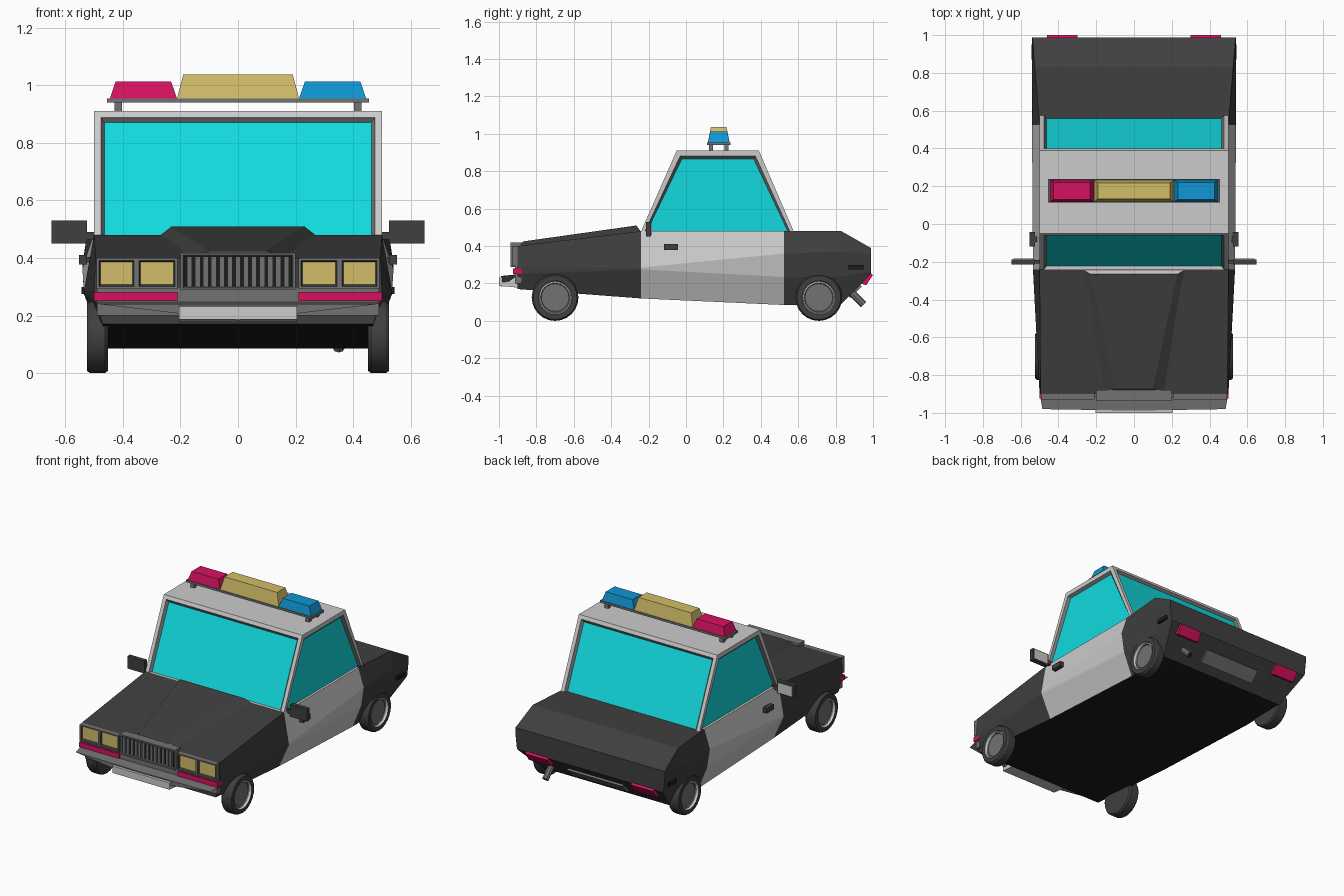
import bpy, bmesh, math
from mathutils import Vector

if "Cube" in bpy.data.objects:
    bpy.data.objects.remove(bpy.data.objects["Cube"])

COLORS = {
    "dark": (.05, .05, .05), "black": (.012, .012, .012), "mid": (.17, .17, .17),
    "light": (.52, .52, .52), "glass": (.006, .70, .74), "red": (.68, .006, .12),
    "yellow": (.64, .51, .14), "blue": (.005, .31, .66),
}
MATS = {}


def mat(name):
    if name not in MATS:
        MATS[name] = bpy.data.materials.new(name)
        MATS[name].diffuse_color = (*COLORS[name], 1)
    return MATS[name]


def build(name, verts, faces, cols, face_cols=None, mirror=False, insets=()):
    """Mesh from points and faces; insets = (direction, frame, trim, depth)."""
    bm = bmesh.new()
    vs = [bm.verts.new(v) for v in verts]
    for i, f in enumerate(faces):
        face = bm.faces.new([vs[j] for j in f])
        face.material_index = face_cols[i] if face_cols else 0
    bmesh.ops.recalc_face_normals(bm, faces=bm.faces[:])
    for direction, frame, trim, depth in insets:
        bm.normal_update()
        f = max(bm.faces, key=lambda q: q.normal.dot(Vector(direction)) + q.calc_area() * .01)
        if frame:
            bmesh.ops.inset_individual(bm, faces=[f], thickness=frame)
        rim = bmesh.ops.inset_individual(bm, faces=[f], thickness=trim, depth=-depth)["faces"]
        for r in rim:
            r.material_index = 1
        f.material_index = 2
    me = bpy.data.meshes.new(name)
    bm.to_mesh(me)
    bm.free()
    for c in cols:
        me.materials.append(mat(c))
    ob = bpy.data.objects.new(name, me)
    bpy.context.collection.objects.link(ob)
    if mirror:
        ob.modifiers.new("Mirror", 'MIRROR').use_mirror_merge = False
    return ob


def prism(name, profile, x0, x1, *cols, **kw):
    """Side profile (y, z) extruded across x."""
    n = len(profile)
    verts = [(x, y, z) for x in (x0, x1) for y, z in profile]
    faces = [tuple(range(n)), tuple(range(n, 2 * n))]
    faces += [(i, (i + 1) % n, n + (i + 1) % n, n + i) for i in range(n)]
    return build(name, verts, faces, cols, **kw)


def box(name, xs, ys, zs, *cols, taper=(0, 0), **kw):
    verts = []
    for z, (tx, ty) in zip(zs, ((0, 0), taper)):
        a, b, c, d = xs[0] + tx, xs[1] - tx, ys[0] + ty, ys[1] - ty
        verts += [(a, c, z), (b, c, z), (b, d, z), (a, d, z)]
    faces = [(0, 1, 2, 3), (4, 5, 6, 7)] + [(i, (i + 1) % 4, 4 + (i + 1) % 4, 4 + i) for i in range(4)]
    return build(name, verts, faces, cols, **kw)


def lathe(name, profile, seg, place, cols, seg_cols, mirror=False):
    """Revolve (radius, offset) points; place maps (u, v, offset) to space."""
    n = len(profile)
    verts = [place(r * math.cos(2 * math.pi * k / seg), r * math.sin(2 * math.pi * k / seg), t)
             for k in range(seg) for r, t in profile]
    faces, fc = [], []
    for k in range(seg):
        a, b = k * n, (k + 1) % seg * n
        for i in range(n - 1):
            faces.append((a + i, a + i + 1, b + i + 1, b + i))
            fc.append(seg_cols[i])
    for i in (0, n - 1):
        faces.append(tuple(k * n + i for k in range(seg)))
        fc.append(seg_cols[min(i, n - 2)])
    ob = build(name, verts, faces, cols, fc, mirror)
    bpy.context.view_layer.objects.active = ob
    ob.select_set(True)
    bpy.ops.object.shade_smooth_by_angle(angle=math.radians(30))
    ob.select_set(False)


# Lower body lofted through cross-sections from nose to tail
stations = [
    (-.90, [(.495, .40), (.50, .285), (.495, .25), (.47, .17)]),
    (-.24, [(.50, .48), (.535, .285), (.535, .275), (.465, .12)]),
    (.525, [(.50, .48), (.54, .36), (.52, .235), (.46, .085)]),
    (.83, [(.525, .48), (.54, .37), (.52, .235), (.46, .09)]),
    (.988, [(.538, .39), (.54, .36), (.53, .265), (.525, .25)]),
]
verts, faces, fcols = [], [], []
for y, pts in stations:
    verts += [(x, y, z) for x, z in pts] + [(-x, y, z) for x, z in reversed(pts)]
for i in range(4):
    for j in range(8):
        k = (j + 1) % 8
        faces.append((i * 8 + j, i * 8 + k, i * 8 + 8 + k, i * 8 + 8 + j))
        under = j == 3 and i < 3
        fcols.append(2 if under else 1 if i == 1 else 0)
faces += [tuple(range(8)), tuple(range(32, 40))]
fcols += [0, 0]
build("body", verts, faces, ["dark", "light", "black"], fcols)

# Raised wedge on the hood
half = [(.275, -.24, .475), (.23, -.265, .51), (.10, -.87, .425), (.17, -.905, .395)]
build("hood_bulge", half + [(-x, y, z) for x, y, z in half],
      [(0, 1, 5, 4), (1, 2, 6, 5), (2, 3, 7, 6), (0, 3, 7, 4), (0, 1, 2, 3), (4, 5, 6, 7)],
      ["dark", "light"], [1, 0, 0, 0, 0, 0])

# Cabin with recessed glass on four sides
prism("cabin", [(-.253, .45), (-.05, .91), (.39, .91), (.588, .45)], -.5, .5,
      "light", "mid", "glass",
      insets=[(d, .034, .018, .015) for d in ((0, -1, .4), (0, 1, .4), (1, 0, 0), (-1, 0, 0))])

# Headlights, grille and front trim
for i, (a, b) in enumerate([(.21, .352), (.352, .492)]):
    box(f"headlight_{i}", (a, b), (-.93, -.88), (.293, .40), "mid", "dark", "yellow",
        mirror=True, insets=[((0, -1, 0), .012, .008, .012)])
box("grille", (-.2, .2), (-.938, -.88), (.288, .418), "mid", "mid", "black",
    insets=[((0, -1, 0), .012, .006, .014)])
for i in range(13):
    x = -.168 + i * .028
    box(f"grille_bar_{i}", (x - .009, x + .009), (-.936, -.92), (.30, .405), "mid")
box("front_marker", (.21, .5), (-.925, -.88), (.25, .281), "red", mirror=True)
box("front_panel", (-.49, .49), (-.915, -.88), (.2, .3), "mid")

# Front bumper with centre plate
wing = [(.0, -.988), (.485, -.98), (.5, -.89), (.0, -.89)]
build("front_bumper", [(x, y, z) for z in (0, 1) for x, y in wing for z in
                       [(.17 if y > -.9 else .183) if z == 0 else (.25 if y > -.9 else .24)]],
      [(0, 1, 2, 3), (4, 5, 6, 7), (0, 1, 5, 4), (1, 2, 6, 5), (2, 3, 7, 6)],
      ["mid"], mirror=True)
prism("bumper_centre", [(-1, .187), (-1, .232), (-.9, .243), (-.9, .178)], -.205, .205, "light")

# Wing mirrors and door handles
box("wing_mirror", (.525, .648), (-.215, -.187), (.45, .53), "dark", mirror=True)
box("mirror_face", (.535, .638), (-.188, -.182), (.458, .522), "light", mirror=True)
box("mirror_arm", (.48, .53), (-.21, -.19), (.465, .49), "dark", mirror=True)
box("door_handle", (.525, .553), (-.118, -.042), (.378, .41), "dark", mirror=True)
box("handle_mount", (.49, .53), (-.095, -.065), (.385, .403), "dark", mirror=True)

# Rear lamps, side markers, plate and exhaust
prism("tail_light", [(.935, .20), (.985, .257), (1.0, .245), (.963, .19)], .30, .46, "red", mirror=True)
box("rear_side_marker", (.51, .543), (.87, .95), (.275, .30), "black", mirror=True)
prism("rear_plate", [(.868, .132), (.93, .194), (.94, .184), (.878, .122)], -.2, .2, "mid")
s = math.sqrt(.5)
lathe("exhaust", [(.02, 0), (.02, .13), (.014, .13), (.014, .09)], 8,
      lambda u, v, t: (.35 + u, .858 + s * (t + v), .178 - s * (t - v)), ["mid", "black"], [0, 0, 1])

# Wheels
tyre = [(.1, .452), (.117, .452), (.125, .462), (.125, .513), (.117, .525), (.09, .525),
        (.085, .512), (.078, .518), (.074, .51)]
for label, cy in (("front", -.70), ("rear", .71)):
    lathe(label + "_wheels", tyre, 24, lambda u, v, t, cy=cy: (t, cy + u, .125 + v),
          ["dark", "light", "mid"], [0, 0, 0, 0, 0, 1, 1, 2], mirror=True)

# Roof light bar
box("light_bar_plate", (-.455, .455), (.113, .237), (.94, .954), "mid")
for label, y in (("front", .122), ("rear", .205)):
    box("light_bar_feet_" + label, (.402, .428), (y, y + .022), (.905, .942), "mid", mirror=True)
box("roof_light_left", (-.445, -.212), (.117, .233), (.954, 1.012), "red", taper=(.02, .012))
box("roof_light_centre", (-.212, .212), (.117, .233), (.954, 1.037), "yellow", taper=(.022, .016))
box("roof_light_right", (.212, .445), (.117, .233), (.954, 1.012), "blue", taper=(.02, .012))

for m in bpy.data.materials:
    if m.users and not m.is_grease_pencil:
        m.use_nodes = True
        m.node_tree.nodes["Principled BSDF"].inputs["Base Color"].default_value = m.diffuse_color
